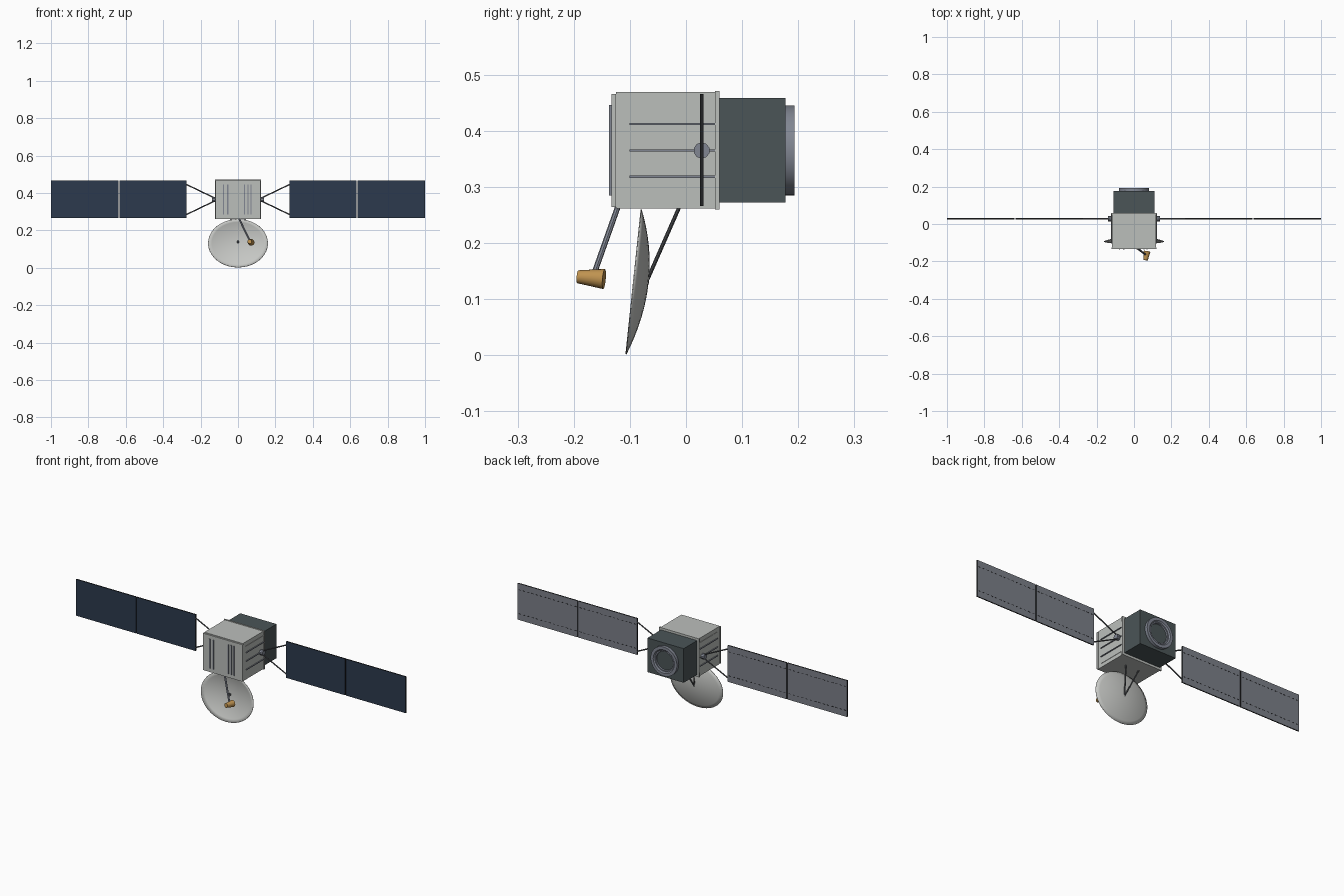
import bpy, bmesh, math
from mathutils import Vector, Matrix

cube = bpy.data.objects.get("Cube")
if cube:
    bpy.data.objects.remove(cube, do_unlink=True)


def material(name, rgb):
    m = bpy.data.materials.new(name)
    m.use_nodes = True
    m.diffuse_color = (*rgb, 1)
    m.node_tree.nodes["Principled BSDF"].inputs["Base Color"].default_value = (*rgb, 1)
    return m


LIGHT = material("light grey hull", (0.50, 0.52, 0.50))
DARK = material("dark slate", (0.07, 0.09, 0.095))
STEEL = material("blue grey metal", (0.22, 0.24, 0.29))
STRUT = material("strut grey", (0.09, 0.095, 0.105))
NAVY = material("navy solar cells", (0.025, 0.042, 0.075))
BACKING = material("panel backing grey", (0.20, 0.215, 0.25))
EDGE = material("black edge", (0.015, 0.016, 0.018))
DISH = material("pale dish grey", (0.57, 0.58, 0.56))
BRASS = material("brass", (0.52, 0.29, 0.08))


def finish(name, bm, *mats, smooth=False):
    bmesh.ops.recalc_face_normals(bm, faces=bm.faces)
    me = bpy.data.meshes.new(name)
    bm.to_mesh(me)
    bm.free()
    for m in mats:
        me.materials.append(m)
    ob = bpy.data.objects.new(name, me)
    bpy.context.collection.objects.link(ob)
    if smooth:
        bpy.ops.object.select_all(action="DESELECT")
        ob.select_set(True)
        bpy.context.view_layer.objects.active = ob
        bpy.ops.object.shade_smooth_by_angle(angle=math.radians(35))
    return ob


def add_box(bm, lo, hi):
    lo, hi = Vector(lo), Vector(hi)
    mat = Matrix.Translation((lo + hi) / 2) @ Matrix.Diagonal((*(hi - lo), 1))
    bmesh.ops.create_cube(bm, size=1, matrix=mat)


def box(name, lo, hi, mat):
    bm = bmesh.new()
    add_box(bm, lo, hi)
    return finish(name, bm, mat)


def rod(name, a, b, r1, r2, mat, sides=10):
    a, b = Vector(a), Vector(b)
    turn = (b - a).to_track_quat("Z", "Y").to_matrix().to_4x4()
    bm = bmesh.new()
    bmesh.ops.create_cone(bm, cap_ends=True, segments=sides, radius1=r1, radius2=r2,
                          depth=(b - a).length, matrix=Matrix.Translation((a + b) / 2) @ turn)
    return finish(name, bm, mat, smooth=True)


MID = 0.365   # height of the main axis
WING_Y = 0.028

# Hull
box("hull", (-0.117, -0.125, 0.262), (0.117, 0.052, 0.469), LIGHT)
box("front_plate", (-0.12, -0.133, 0.264), (0.12, -0.125, 0.466), LIGHT)
box("rear_flange", (-0.122, 0.052, 0.26), (0.122, 0.06, 0.471), LIGHT)
box("engine_block", (-0.11, 0.06, 0.272), (0.11, 0.177, 0.459), DARK)

# Vertical slats on the front
bm = bmesh.new()
for x in (-0.078, -0.055, 0.035, 0.053, 0.07):
    add_box(bm, (x - 0.003, -0.137, 0.285), (x + 0.003, -0.132, 0.446))
finish("front_slats", bm, STEEL)

# Rear nozzle ring, turned from a profile around the long axis
bm = bmesh.new()
profile = [(0.08, 0.176), (0.08, 0.193), (0.064, 0.193), (0.058, 0.187),
           (0.052, 0.187), (0.05, 0.179)]
verts = [bm.verts.new((r, y, MID)) for r, y in profile]
edges = [bm.edges.new(p) for p in zip(verts, verts[1:])]
bmesh.ops.spin(bm, geom=verts + edges, cent=(0, 0, MID), axis=(0, 1, 0),
               angle=math.tau, steps=32, use_duplicate=False)
bmesh.ops.remove_doubles(bm, verts=bm.verts, dist=0.0001)
finish("nozzle_ring", bm, STEEL, smooth=True)
rod("nozzle_core", (0, 0.176, MID), (0, 0.18, MID), 0.051, 0.051, DARK, 32)


def solar_panel(name, x0, x1):
    """Cells in front, backing behind, black edges."""
    bm = bmesh.new()
    add_box(bm, (x0, WING_Y - 0.003, 0.266), (x1, WING_Y + 0.003, 0.466))
    bm.normal_update()
    for f in bm.faces:
        f.material_index = 0 if f.normal.y < -0.5 else 1 if f.normal.y > 0.5 else 2
    finish(name, bm, NAVY, BACKING, EDGE)
    # Dashed seams on the back
    bm = bmesh.new()
    count = 14
    step = (x1 - x0) / count
    for z in (0.30, 0.432):
        for i in range(count):
            x = x0 + step * (i + 0.25)
            add_box(bm, (x, WING_Y + 0.002, z - 0.0015),
                    (x + step / 2, WING_Y + 0.0036, z + 0.0015))
    finish(name + "_seams", bm, EDGE)


for side, s in (("left", 1), ("right", -1)):
    def span(a, b):
        return sorted((s * a, s * b))

    # Side plate with ribs
    x0, x1 = span(0.115, 0.119)
    box(side + "_side_plate", (x0, -0.104, 0.282), (x1, 0.052, 0.446), LIGHT)
    x0, x1 = span(0.115, 0.124)
    bm = bmesh.new()
    for z in (0.318, MID, 0.412):
        add_box(bm, (x0, -0.101, z - 0.002), (x1, 0.052, z + 0.002))
    finish(side + "_side_ribs", bm, STEEL)

    # Wing hub and yoke
    rod(side + "_hub", (s * 0.115, WING_Y, MID), (s * 0.138, WING_Y, MID),
        0.0145, 0.0145, STEEL, 10)
    for label, d in (("upper", 1), ("lower", -1)):
        rod(f"{side}_{label}_yoke", (s * 0.125, WING_Y, MID + d * 0.008),
            (s * 0.277, WING_Y, MID + d * 0.081), 0.0035, 0.0035, STRUT, 6)

    # Wing
    solar_panel(side + "_inner_panel", *span(0.275, 0.633))
    solar_panel(side + "_outer_panel", *span(0.638, 1.0))

    # Rear dish brace
    rod(side + "_dish_brace", (s * 0.04, -0.012, 0.264), (0, -0.07, 0.132),
        0.0035, 0.0035, STRUT, 8)

# Oval dish, bowed towards the rear
bm = bmesh.new()
bmesh.ops.create_grid(bm, x_segments=1, y_segments=1, size=1)
bm.clear()
centre, up = Vector((0, -0.0935, 0.131)), Vector((0, 0.0135, 0.129))
steps, rings = 40, 8
rows = []
for j in range(1, rings + 1):
    r = j / rings
    rows.append([bm.verts.new(centre + up * r * math.sin(a) + Vector(
        (0.16 * r * math.cos(a), 0.026 * (1 - r * r), 0)))
        for a in (math.tau * i / steps for i in range(steps))])
hub = bm.verts.new(centre + Vector((0, 0.026, 0)))
for i in range(steps):
    k = (i + 1) % steps
    bm.faces.new((hub, rows[0][i], rows[0][k]))
    for inner, outer in zip(rows, rows[1:]):
        bm.faces.new((inner[i], outer[i], outer[k], inner[k]))
dish = finish("dish", bm, DISH, smooth=True)
shell = dish.modifiers.new("shell", "SOLIDIFY")
shell.thickness = 0.002
shell.offset = 0
rod("dish_centre_pin", (0, -0.072, 0.132), (0, -0.066, 0.132), 0.004, 0.004, STRUT, 8)

# Feed horn on its arm
rod("feed_arm", (0.004, -0.121, 0.266), (0.064, -0.165, 0.142), 0.005, 0.005, STEEL, 8)
rod("feed_horn", (0.07, -0.146, 0.136), (0.062, -0.193, 0.14), 0.018, 0.0115, BRASS, 20)
